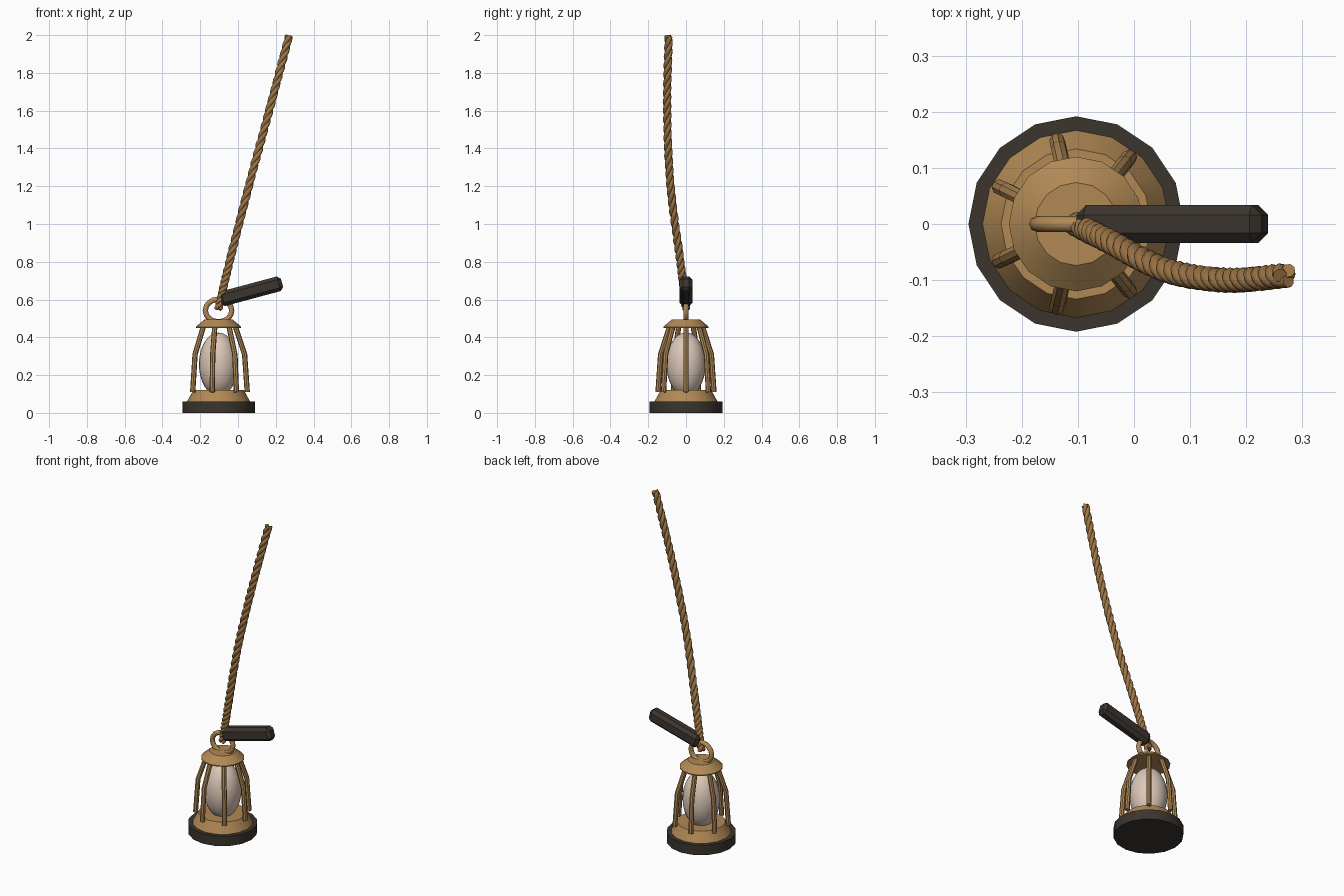
import bpy, bmesh, math
from mathutils import Vector, Matrix

if "Cube" in bpy.data.objects:
    bpy.data.objects.remove(bpy.data.objects["Cube"], do_unlink=True)

CX = -0.103  # lantern axis


def material(name, rgb):
    m = bpy.data.materials.new(name)
    m.use_nodes = True
    m.diffuse_color = (*rgb, 1)
    m.node_tree.nodes["Principled BSDF"].inputs["Base Color"].default_value = (*rgb, 1)
    return m


BRASS = material("warm brass", (0.44, 0.25, 0.09))
ROPE = material("rope brown", (0.34, 0.18, 0.06))
DARK = material("dark wood", (0.045, 0.035, 0.028))
GLASS = material("pale bulb", (0.72, 0.58, 0.48))


def finish(name, bm, mat, angle=30):
    bmesh.ops.recalc_face_normals(bm, faces=bm.faces)
    me = bpy.data.meshes.new(name)
    bm.to_mesh(me)
    bm.free()
    me.materials.append(mat)
    ob = bpy.data.objects.new(name, me)
    bpy.context.collection.objects.link(ob)
    bpy.ops.object.select_all(action="DESELECT")
    ob.select_set(True)
    bpy.context.view_layer.objects.active = ob
    bpy.ops.object.shade_smooth_by_angle(angle=math.radians(angle))
    return ob


def lathe(name, profile, mat, sides=16):
    """Turn (radius, height) points around the lantern axis and close both ends."""
    bm = bmesh.new()
    rings = []
    for r, z in profile:
        rings.append([bm.verts.new((CX + r * math.cos(a), r * math.sin(a), z))
                      for a in (math.tau * i / sides for i in range(sides))])
    for lo, hi in zip(rings, rings[1:]):
        for i in range(sides):
            j = (i + 1) % sides
            bm.faces.new((lo[i], lo[j], hi[j], hi[i]))
    bm.faces.new(rings[0])
    bm.faces.new(rings[-1])
    return finish(name, bm, mat)


def tube(bm, points, radius, sides=6, closed=False):
    """Sweep a round section along a path."""
    n = len(points)
    rings = []
    side = None
    for i, p in enumerate(points):
        a = points[(i - 1) % n] if closed or i else p
        b = points[(i + 1) % n] if closed or i < n - 1 else p
        t = (b - a).normalized()
        if side is None:
            side = t.cross(Vector((0, 1, 0)))
            if side.length < 0.1:
                side = t.cross(Vector((1, 0, 0)))
        side = (side - t * side.dot(t)).normalized()
        up = t.cross(side)
        rings.append([bm.verts.new(p + radius * (side * math.cos(k) + up * math.sin(k)))
                      for k in (math.tau * s / sides for s in range(sides))])
    pairs = list(zip(rings, rings[1:])) + ([(rings[-1], rings[0])] if closed else [])
    for lo, hi in pairs:
        for s in range(sides):
            q = (s + 1) % sides
            bm.faces.new((lo[s], lo[q], hi[q], hi[s]))
    if not closed:
        bm.faces.new(rings[0])
        bm.faces.new(rings[-1])


# Base, collar and cap
lathe("base", [(0.192, 0), (0.192, 0.06)], DARK)
lathe("collar", [(0.168, 0.058), (0.134, 0.12)], BRASS)
lathe("cap", [(0.12, 0.45), (0.12, 0.456), (0.074, 0.495)], BRASS)

# Bulb
bm = bmesh.new()
bmesh.ops.create_uvsphere(bm, u_segments=24, v_segments=16, radius=1)
bmesh.ops.scale(bm, vec=(0.104, 0.104, 0.168), verts=bm.verts)
bmesh.ops.translate(bm, vec=(CX, 0, 0.257), verts=bm.verts)
finish("bulb", bm, GLASS)

# Seven bent cage bars
bm = bmesh.new()
for k in range(7):
    a = math.tau * k / 7
    tube(bm, [Vector((CX + r * math.cos(a), r * math.sin(a), z))
              for r, z in ((0.152, 0.11), (0.138, 0.31), (0.088, 0.46))], 0.014, 8)
finish("cage_bars", bm, BRASS)

# Hanging ring
bm = bmesh.new()
tube(bm, [Vector((CX + 0.07 * math.cos(a), 0, 0.542 + 0.06 * math.sin(a)))
          for a in (math.tau * i / 16 for i in range(16))], 0.014, 8, True)
finish("hanging_ring", bm, BRASS, 50)

# Grip: chamfered bar, tilted upward
bm = bmesh.new()
bmesh.ops.create_cube(bm, size=1)
bmesh.ops.scale(bm, vec=(0.342, 0.068, 0.08), verts=bm.verts)
bmesh.ops.bevel(bm, geom=bm.edges[:], offset=0.018, segments=1, affect="EDGES")
bmesh.ops.transform(bm, verts=bm.verts, matrix=Matrix.Translation((0.068, 0, 0.644))
                    @ Matrix.Rotation(math.radians(-15), 4, "Y"))
finish("grip", bm, DARK, 20)

# Twisted rope: three strands wound around a curved path
KNOTS = [Vector(p) for p in ((-0.104, 0, 0.55), (-0.045, -0.03, 0.8), (0.057, -0.082, 1.2),
                             (0.165, -0.1, 1.6), (0.27, -0.092, 1.995))]


def rope_at(u):
    """Smooth path through the knots, u from 0 to 1."""
    s = min(u, 0.99999) * (len(KNOTS) - 1)
    i, f = int(s), s - int(s)
    p1, p2 = KNOTS[i], KNOTS[i + 1]
    p0 = KNOTS[i - 1] if i else p1 * 2 - p2
    p3 = KNOTS[i + 2] if i + 2 < len(KNOTS) else p2 * 2 - p1
    return 0.5 * (p1 * 2 + (p2 - p0) * f + (p0 * 2 - p1 * 5 + p2 * 4 - p3) * f * f
                  + (p1 * 3 - p0 - p2 * 3 + p3) * f ** 3)


bm = bmesh.new()
STEPS, TURNS = 132, 11
for strand in range(3):
    path = []
    for i in range(STEPS + 1):
        u = i / STEPS
        p = rope_at(u)
        t = (rope_at(min(u + 0.01, 1)) - rope_at(max(u - 0.01, 0))).normalized()
        side = t.cross(Vector((0, 1, 0))).normalized()
        a = math.tau * (strand / 3 + u * TURNS)
        path.append(p + 0.0105 * (side * math.cos(a) + t.cross(side) * math.sin(a)))
    tube(bm, path, 0.0125, 8)
finish("rope", bm, ROPE, 50)
